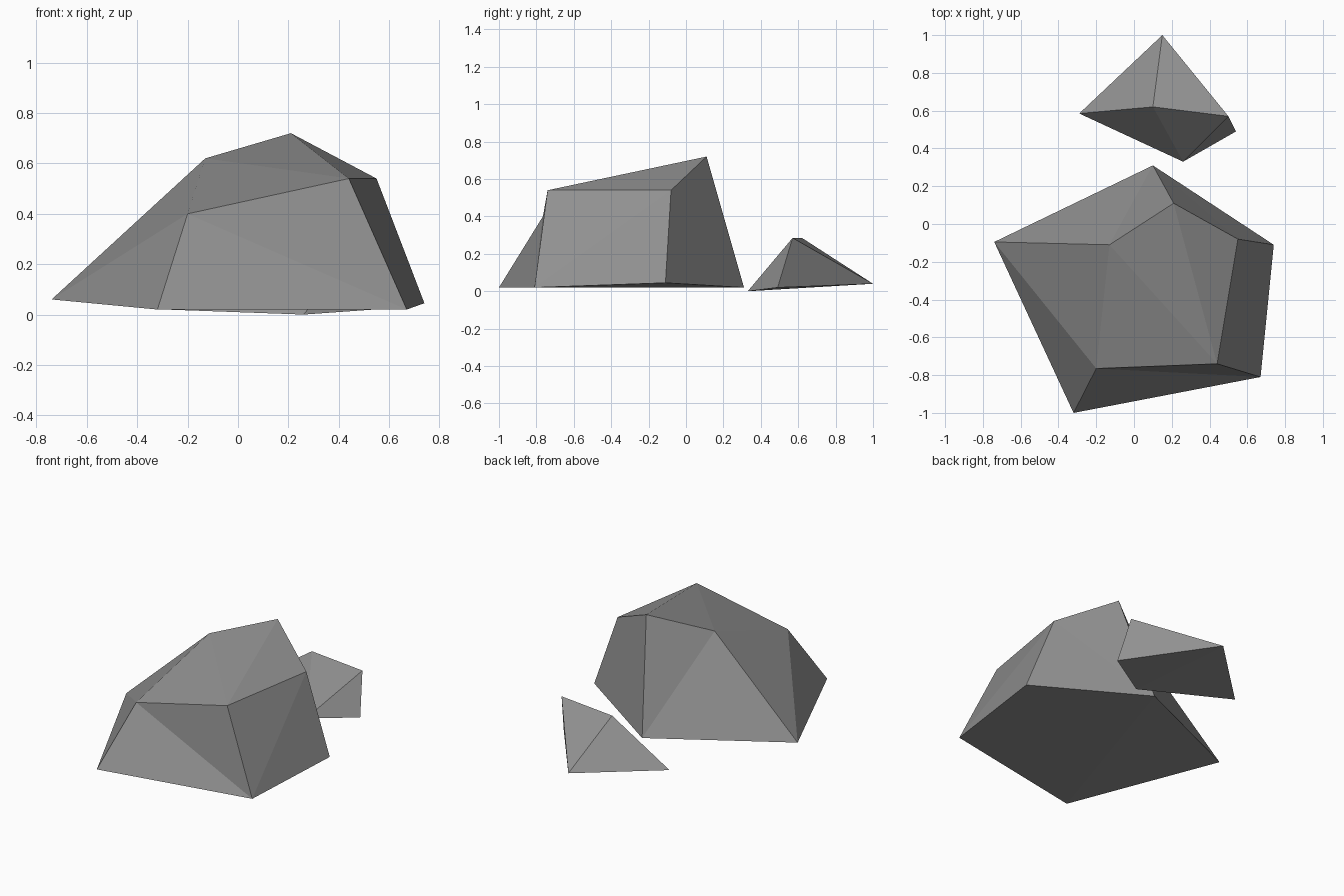
import bpy
import bmesh

if "Cube" in bpy.data.objects:
    bpy.data.objects.remove(bpy.data.objects["Cube"])

stone = bpy.data.materials.new("grey_stone")
stone.diffuse_color = (0.28, 0.28, 0.28, 1)
stone.use_nodes = True
stone.node_tree.nodes["Principled BSDF"].inputs["Base Color"].default_value = stone.diffuse_color


def rock(name, points, faces):
    """Flat-shaded boulder from corner points and faces given by corner letters."""
    bm = bmesh.new()
    v = {k: bm.verts.new(p) for k, p in points.items()}
    for f in faces.split():
        bm.faces.new([v[k] for k in f])
    bmesh.ops.recalc_face_normals(bm, faces=bm.faces[:])
    mesh = bpy.data.meshes.new(name)
    bm.to_mesh(mesh)
    bm.free()
    mesh.materials.append(stone)
    obj = bpy.data.objects.new(name, mesh)
    bpy.context.collection.objects.link(obj)
    return obj


# Large boulder: capitals are the base ring, small letters the top ring
rock("large_rock", {
    "A": (-0.74, -0.095, 0.06), "B": (-0.32, -1.0, 0.02), "C": (0.67, -0.81, 0.02),
    "D": (0.74, -0.11, 0.045), "E": (0.10, 0.31, 0.02),
    "a": (-0.13, -0.11, 0.62), "b": (-0.20, -0.765, 0.40), "c": (0.44, -0.74, 0.54),
    "d": (0.55, -0.08, 0.54), "e": (0.21, 0.11, 0.72),
}, "ABb Aba BCb Ccb CDd Cdc DEd Eed Eae EAa abc ace cde EDC ECB EBA")

# Small boulder behind: base p, t, s, q with ridge u-r
rock("small_rock", {
    "p": (-0.29, 0.585, 0.02), "q": (0.15, 1.0, 0.04), "s": (0.54, 0.49, 0.02),
    "t": (0.26, 0.33, 0.0), "u": (0.10, 0.62, 0.285), "r": (0.50, 0.57, 0.285),
}, "ptu tru puq uqr rts qrs pqt qst")
